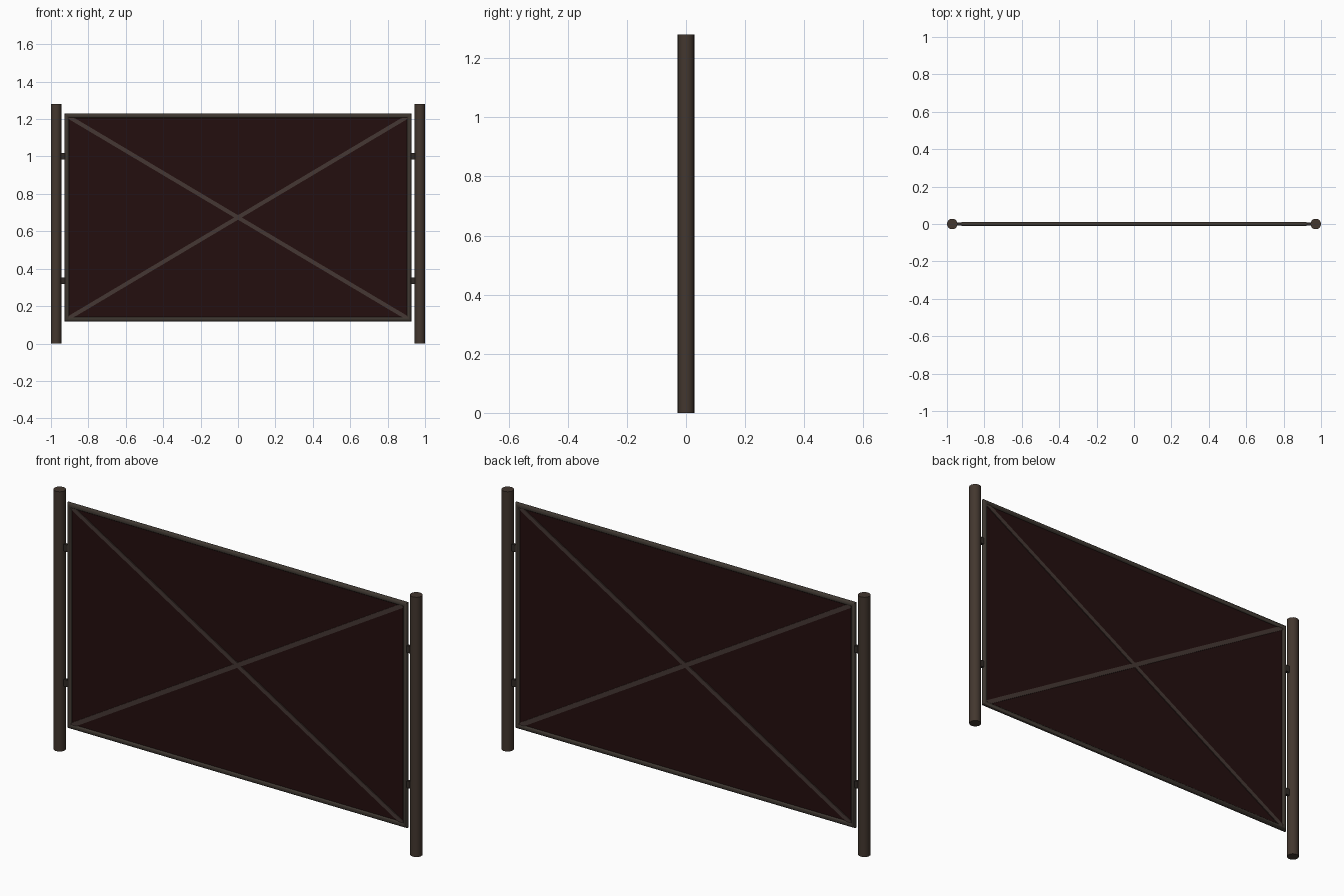
import bpy, bmesh, math
from mathutils import Matrix, Vector

if "Cube" in bpy.data.objects:
    bpy.data.objects.remove(bpy.data.objects["Cube"])


def material(name, rgb):
    m = bpy.data.materials.new(name)
    m.diffuse_color = (*rgb, 1.0)
    m.use_nodes = True
    m.node_tree.nodes["Principled BSDF"].inputs["Base Color"].default_value = m.diffuse_color
    return m


POST = material("dark brown post", (0.056, 0.038, 0.028))
FRAME = material("dark grey brown frame", (0.048, 0.038, 0.030))
BRACE = material("brown brace", (0.060, 0.039, 0.033))
PANEL = material("dark maroon panel", (0.017, 0.0045, 0.0045))
BRACKET = material("blackened bracket", (0.030, 0.023, 0.019))

ZC = 0.674          # panel centre height
HW, HH = 0.915, 0.544   # half size of the frame centreline
TUBE = 0.012


def finish(name, bm, mat, smooth=False):
    bmesh.ops.recalc_face_normals(bm, faces=bm.faces)
    me = bpy.data.meshes.new(name)
    bm.to_mesh(me)
    bm.free()
    me.materials.append(mat)
    ob = bpy.data.objects.new(name, me)
    bpy.context.collection.objects.link(ob)
    if smooth:
        bpy.ops.object.select_all(action='DESELECT')
        ob.select_set(True)
        bpy.context.view_layer.objects.active = ob
        bpy.ops.object.shade_smooth_by_angle(angle=math.radians(40))
    return ob


def box(name, size, loc, mat, tilt=0.0):
    bm = bmesh.new()
    bmesh.ops.create_cube(bm, size=1.0, matrix=Matrix.Translation(loc)
                          @ Matrix.Rotation(tilt, 4, 'Y')
                          @ Matrix.Diagonal((*size, 1.0)))
    return finish(name, bm, mat)


# Round posts and the brackets joining them to the frame
for side, s in (("left", -1), ("right", 1)):
    bm = bmesh.new()
    bmesh.ops.create_cone(bm, cap_ends=True, segments=20, radius1=0.028,
                          radius2=0.028, depth=1.28,
                          matrix=Matrix.Translation((s * 0.972, 0, 0.64)))
    finish(side + "_post", bm, POST, True)
    for level, z in (("lower", 0.336), ("upper", 1.002)):
        box(f"{side}_{level}_bracket", (0.05, 0.014, 0.034),
            (s * 0.937, 0, z), BRACKET)

# Mitred tubular frame
bm = bmesh.new()
N = 12
rings = []
for sx, sz in ((-1, -1), (1, -1), (1, 1), (-1, 1)):
    ring = []
    for i in range(N):
        t = 2 * math.pi * i / N
        out = TUBE * math.cos(t)
        ring.append(bm.verts.new((sx * (HW + out), TUBE * math.sin(t),
                                  ZC + sz * (HH + out))))
    rings.append(ring)
for k in range(4):
    a, b = rings[k], rings[(k + 1) % 4]
    for i in range(N):
        j = (i + 1) % N
        bm.faces.new((a[i], a[j], b[j], b[i]))
finish("panel_frame", bm, FRAME, True)

# Thin infill panel
box("infill_panel", (2 * HW, 0.005, 2 * HH), (0, 0, ZC), PANEL)

# Crossed diagonal braces, proud of the panel on both sides
length = 2 * math.hypot(HW, HH) - 0.02
angle = math.atan2(HH, HW)
box("rising_brace", (length, 0.014, 0.021), (0, 0, ZC), BRACE, -angle)
box("falling_brace", (length, 0.0136, 0.021), (0, 0, ZC), BRACE, angle)
